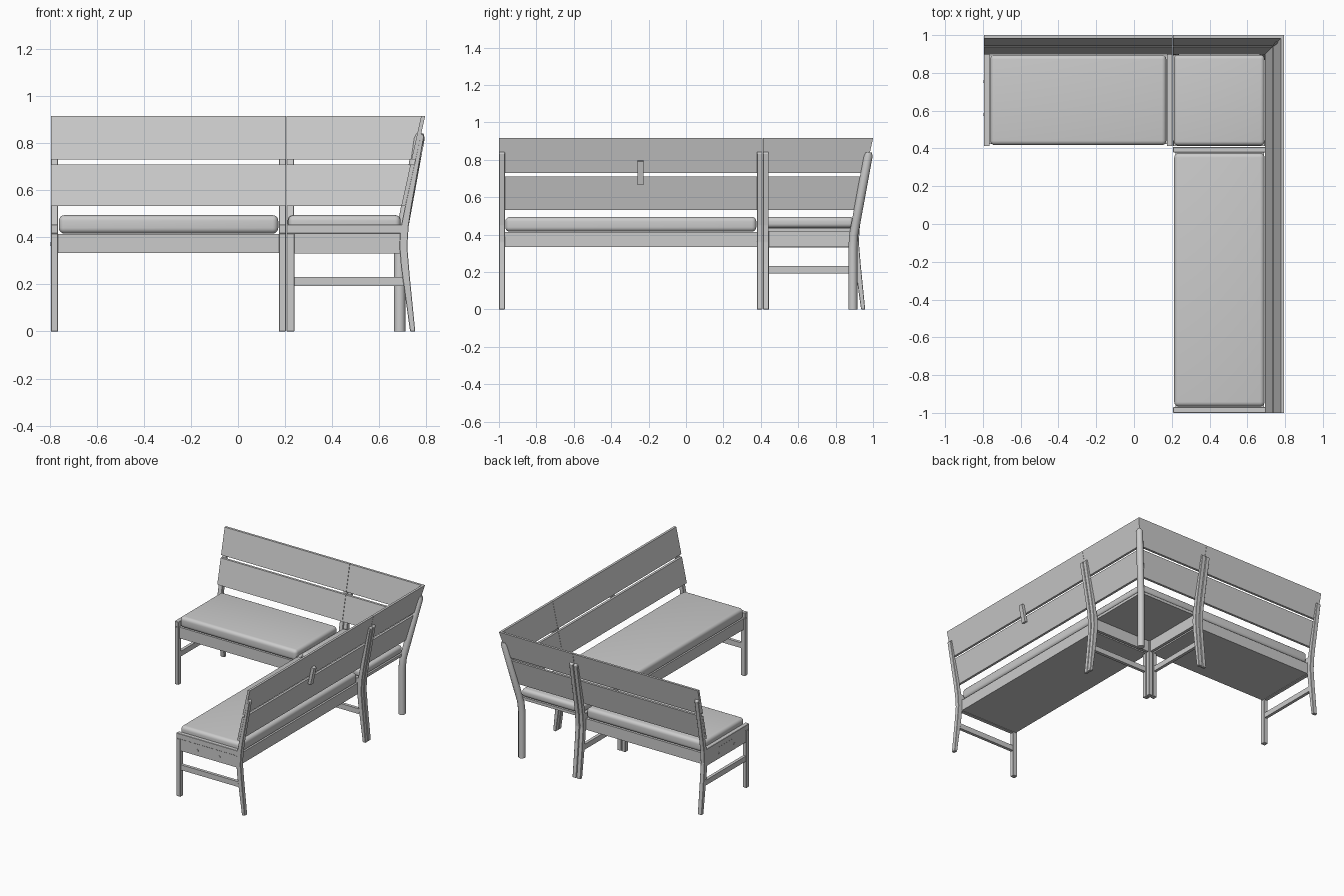
import bpy, bmesh, math

if "Cube" in bpy.data.objects:
    bpy.data.objects.remove(bpy.data.objects["Cube"])

mat = bpy.data.materials.new("plain grey")
mat.diffuse_color = (0.6, 0.6, 0.6, 1)
mat.use_nodes = True
mat.node_tree.nodes["Principled BSDF"].inputs["Base Color"].default_value = mat.diffuse_color


# Wall coordinates: t = distance along the backrest from the outer corner,
# d = depth measured inwards from the outer back edge, z = height.
def back_wing(t, d, z):
    return (0.795 - t, 1.0 - d, z)


def side_wing(t, d, z):
    return (0.795 - d, 1.0 - t, z)


def loft(name, rings, bevel=0.0, segments=1, smooth=False):
    """Closed solid from matching rings of points."""
    bm = bmesh.new()
    vs = [[bm.verts.new(p) for p in ring] for ring in rings]
    n = len(vs[0])
    for a, b in zip(vs, vs[1:]):
        for i in range(n):
            bm.faces.new((a[i], a[(i + 1) % n], b[(i + 1) % n], b[i]))
    bm.faces.new(vs[0])
    bm.faces.new(vs[-1])
    bmesh.ops.recalc_face_normals(bm, faces=bm.faces)
    if bevel:
        bmesh.ops.bevel(bm, geom=bm.edges[:], offset=bevel, segments=segments,
                        profile=0.5, affect='EDGES')
    me = bpy.data.meshes.new(name)
    bm.to_mesh(me)
    bm.free()
    me.materials.append(mat)
    ob = bpy.data.objects.new(name, me)
    bpy.context.collection.objects.link(ob)
    if smooth:
        bpy.ops.object.select_all(action='DESELECT')
        ob.select_set(True)
        bpy.context.view_layer.objects.active = ob
        bpy.ops.object.shade_smooth_by_angle(angle=math.radians(35))
    return ob


def prism(name, wing, profile, t0, t1, **kw):
    return loft(name, [[wing(t, d, z) for d, z in profile] for t in (t0, t1)], **kw)


def box(name, wing, t0, t1, d0, d1, z0, z1, **kw):
    return prism(name, wing, [(d0, z0), (d1, z0), (d1, z1), (d0, z1)], t0, t1, **kw)


REAR_LEG = [(0.042, 0), (0.066, 0.24), (0.076, 0.36), (0.070, 0.45), (0.058, 0.53),
            (0.004, 0.832), (0.018, 0.842), (0.086, 0.53), (0.106, 0.43),
            (0.109, 0.36), (0.103, 0.28), (0.064, 0)]
JOINT = 0.59                      # where wing and corner modules meet


def board_depth(z):
    """Outer face depth of the leaning backrest."""
    return 0.085 * (0.915 - z) / 0.385


def end_frame(label, wing, t0, t1):
    mid = (t0 + t1) / 2
    prism(label + "_rear_leg", wing, REAR_LEG, t0, t1, bevel=0.002)
    box(label + "_front_leg", wing, t0, t1, 0.555, 0.588, 0, 0.416, bevel=0.002)
    box(label + "_top_rail", wing, t0, t1, 0.09, 0.588, 0.416, 0.455, bevel=0.002)
    box(label + "_apron", wing, t0 + 0.003, t1 - 0.003, 0.09, 0.56, 0.332, 0.416)
    box(label + "_stretcher", wing, mid - 0.011, mid + 0.011, 0.075, 0.56, 0.193, 0.231)


for label, wing, end in (("back", back_wing, 1.59), ("side", side_wing, 2.0)):
    # leaning back boards: corner piece with mitre, then the long wing piece
    for row, (z0, z1) in (("lower", (0.532, 0.710)), ("upper", (0.730, 0.915))):
        sec = [(board_depth(z0), z0), (board_depth(z0) + 0.017, z0),
               (board_depth(z1) + 0.017, z1), (board_depth(z1), z1)]
        loft(f"{label}_{row}_corner_board",
             [[wing(d, d, z) for d, z in sec], [wing(JOINT - 0.001, d, z) for d, z in sec]])
        prism(f"{label}_{row}_board", wing, sec, JOINT + 0.001, end)

    # frames at the free end and at the joint
    end_frame(label + "_end", wing, end - 0.031, end)
    end_frame(label + "_joint", wing, JOINT + 0.002, JOINT + 0.031)

    # seat box and cushion
    box(label + "_seat_box", wing, JOINT + 0.03, end - 0.03, 0.108, 0.576, 0.334, 0.414)
    box(label + "_cushion", wing, JOINT + 0.034, end - 0.034, 0.104, 0.582, 0.416, 0.494,
        bevel=0.024, segments=5, smooth=True)

    # corner module: rear leg next to the joint and apron
    prism(label + "_corner_rear_leg", wing, REAR_LEG, JOINT - 0.032, JOINT - 0.002, bevel=0.002)
    box(label + "_corner_apron", wing, JOINT - 0.025, JOINT - 0.004, 0.09, 0.56, 0.334, 0.416)

    # two bolt heads on the free end
    for d in (0.245, 0.42):
        ring = [(d + 0.008 * math.cos(a * math.pi / 6), 0.372 + 0.008 * math.sin(a * math.pi / 6))
                for a in range(12)]
        prism(label + "_bolt", wing, ring, end - 0.01, end + 0.001)

# shared inner corner leg, corner seat board and cushion
box("corner_front_leg", back_wing, 0.556, 0.588, 0.556, 0.588, 0, 0.416, bevel=0.002)
box("corner_seat_board", back_wing, 0.105, 0.586, 0.105, 0.586, 0.416, 0.436)
box("corner_cushion", back_wing, 0.104, 0.584, 0.104, 0.584, 0.436, 0.494,
    bevel=0.022, segments=5, smooth=True)

# diagonal corner leg: upright foot, then leaning out behind the mitre
path = [(0.108, 0), (0.108, 0.33), (0.103, 0.40), (0.090, 0.47), (0.026, 0.82), (0.024, 0.84)]
rings = []
for i, (c, z) in enumerate(path):
    r = 0.017 if i == 5 else 0.024
    rings.append([back_wing(c + r * math.cos(a * math.pi / 6),
                            c + r * math.sin(a * math.pi / 6), z) for a in range(12)])
loft("corner_rear_leg", rings, smooth=True)

# small batten joining the two long boards from behind
lo, hi = board_depth(0.67), board_depth(0.795)
prism("board_batten", side_wing, [(lo, 0.67), (hi, 0.795), (hi - 0.02, 0.79), (lo - 0.02, 0.665)],
      1.228, 1.26)
